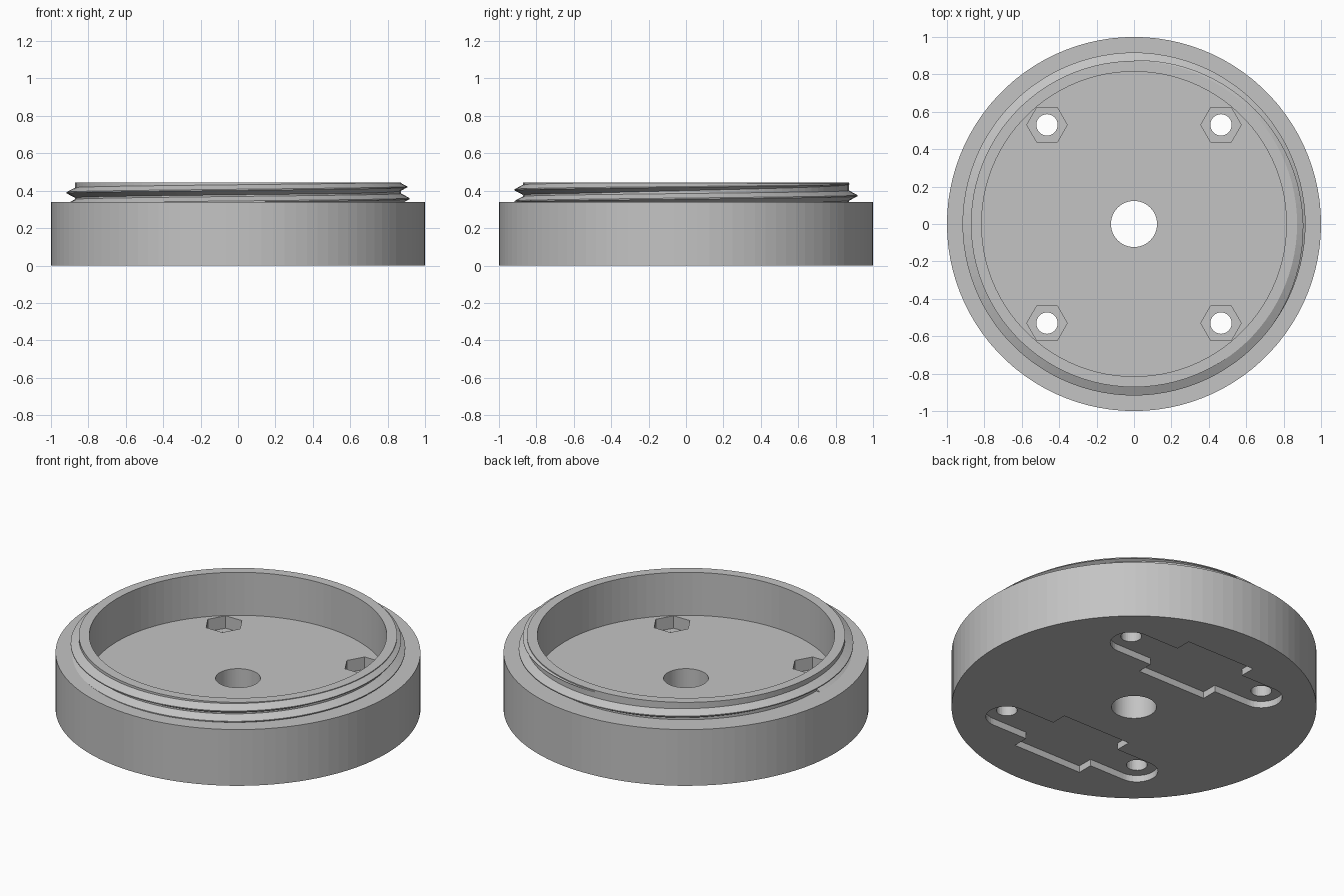
import bpy
import bmesh
from math import sin, cos, pi, radians

cube = bpy.data.objects.get("Cube")
if cube:
    bpy.data.objects.remove(cube, do_unlink=True)

SEGMENTS = 100
HOLE_X, HOLE_Y = 0.465, 0.53

grey = bpy.data.materials.new("light grey")
grey.use_nodes = True
colour = (0.55, 0.55, 0.55, 1)
grey.diffuse_color = colour
for node in grey.node_tree.nodes:
    if node.type == "BSDF_PRINCIPLED":
        node.inputs["Base Color"].default_value = colour


def finish(name, bm):
    bmesh.ops.recalc_face_normals(bm, faces=bm.faces)
    mesh = bpy.data.meshes.new(name)
    bm.to_mesh(mesh)
    bm.free()
    mesh.materials.append(grey)
    obj = bpy.data.objects.new(name, mesh)
    bpy.context.collection.objects.link(obj)
    return obj


def sweep(bm, rings, closed):
    """Skin a row of closed rings; join the ends or cap them."""
    rows = [[bm.verts.new(p) for p in ring] for ring in rings]
    n = len(rows[0])
    for i in range(len(rows) if closed else len(rows) - 1):
        a, b = rows[i], rows[(i + 1) % len(rows)]
        for j in range(n):
            k = (j + 1) % n
            bm.faces.new((a[j], b[j], b[k], a[k]))
    if not closed:
        bm.faces.new(rows[0])
        bm.faces.new(rows[-1])


def prism(name, outline, low, high):
    bm = bmesh.new()
    sweep(bm, [[(x, y, z) for x, y in outline] for z in (low, high)], False)
    return finish(name, bm)


def polygon(cx, cy, radius, sides):
    return [(cx + radius * cos(2 * pi * i / sides), cy + radius * sin(2 * pi * i / sides))
            for i in range(sides)]


def cut(target, cutter):
    cutter.hide_render = True
    mod = target.modifiers.new("cut", "BOOLEAN")
    mod.operation = "DIFFERENCE"
    mod.solver = "EXACT"
    mod.object = cutter
    bpy.context.view_layer.objects.active = target
    bpy.ops.object.modifier_apply(modifier=mod.name)
    bpy.data.objects.remove(cutter, do_unlink=True)


# Cup body: wide base, raised neck, hollow inside and a centre hole
profile = [(0.123, 0), (1, 0), (1, 0.34), (0.872, 0.34), (0.872, 0.445),
           (0.815, 0.445), (0.815, 0.185), (0.123, 0.185)]
bm = bmesh.new()
angles = [2 * pi * i / SEGMENTS for i in range(SEGMENTS)]
sweep(bm, [[(r * cos(a), r * sin(a), z) for r, z in profile] for a in angles], True)
body = finish("threaded_cup", bm)

# Underside recesses: a rounded bar crossed by a wider block
half = [(HOLE_X + 0.115 * cos(radians(d)), 0.115 * sin(radians(d)))
        for d in range(-90, 91, 10)]
half = [(0.23, -0.21), (0.23, -0.115)] + half + [(0.23, 0.115), (0.23, 0.21)]
outline = half + [(-x, y) for x, y in reversed(half)]
for side in (-1, 1):
    cut(body, prism("recess_cutter", [(x, y + side * HOLE_Y) for x, y in outline], -0.1, 0.04))

# Bolt holes with hexagonal nut pockets
for sx in (-1, 1):
    for sy in (-1, 1):
        x, y = sx * HOLE_X, sy * HOLE_Y
        cut(body, prism("nut_cutter", polygon(x, y, 0.108, 6), 0.11, 0.3))
        cut(body, prism("bolt_cutter", polygon(x, y, 0.057, 32), -0.1, 0.3))

# Screw thread: a ridge climbing the neck and fading out at its upper end
rings = []
steps = SEGMENTS * 7 // 4
for i in range(steps + 1):
    turn = -0.5 + i / SEGMENTS
    a = 2 * pi * turn
    z = 0.358 + 0.0625 * turn
    size = min(1, max(0.05, (1.28 - turn) / 0.38))
    crest = 0.872 + 0.045 * size
    w = 0.027 * size
    section = [(0.862, z - w), (0.872, z - w), (crest, z - 0.003 * size),
               (crest, z + 0.003 * size), (0.872, z + w), (0.862, z + w)]
    rings.append([(r * cos(a), r * sin(a), h) for r, h in section])
bm = bmesh.new()
sweep(bm, rings, False)
finish("screw_thread", bm)
